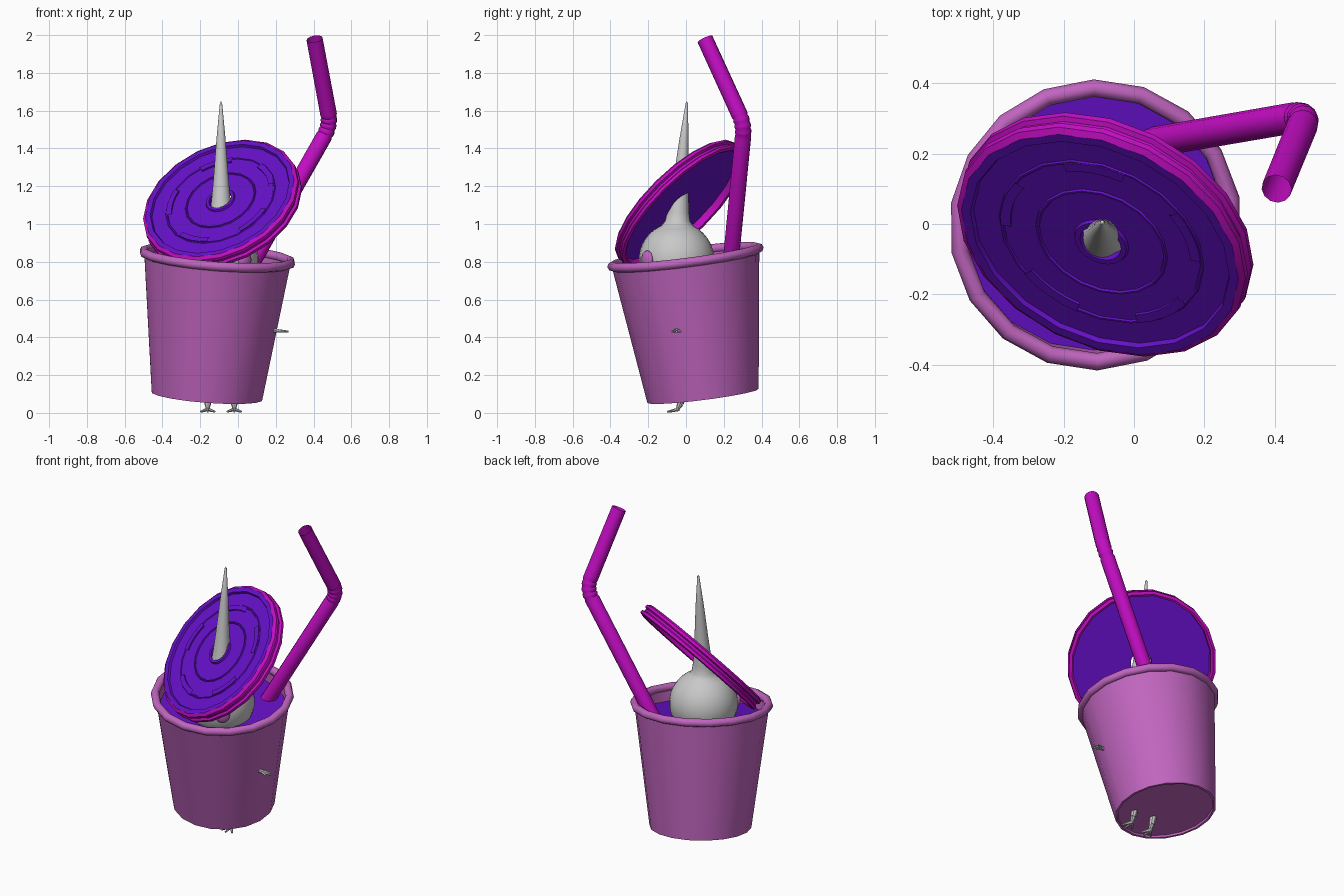
import bpy, bmesh
from math import sin, cos, pi, radians
from mathutils import Vector, Matrix

cube = bpy.data.objects.get("Cube")
if cube:
    bpy.data.objects.remove(cube, do_unlink=True)


def material(name, rgb):
    m = bpy.data.materials.new(name)
    m.use_nodes = True
    m.diffuse_color = (*rgb, 1)
    bsdf = next(n for n in m.node_tree.nodes if n.type == 'BSDF_PRINCIPLED')
    bsdf.inputs["Base Color"].default_value = (*rgb, 1)
    bsdf.inputs["Roughness"].default_value = 0.7
    return m


pink = material("soft pink", (0.53, 0.13, 0.52))
magenta = material("magenta", (0.54, 0.004, 0.54))
purple = material("deep purple", (0.13, 0.005, 0.57))
white = material("pale grey", (0.58, 0.58, 0.58))


def frame(origin, axis):
    """Matrix placing local z along the axis."""
    return Matrix.Translation(origin) @ Vector(axis).to_track_quat('Z', 'Y').to_matrix().to_4x4()


def finish(name, bm, mats, angle=35):
    bmesh.ops.remove_doubles(bm, verts=bm.verts, dist=1e-5)
    bmesh.ops.recalc_face_normals(bm, faces=bm.faces)
    mesh = bpy.data.meshes.new(name)
    bm.to_mesh(mesh)
    bm.free()
    ob = bpy.data.objects.new(name, mesh)
    bpy.context.collection.objects.link(ob)
    for m in mats:
        mesh.materials.append(m)
    bpy.ops.object.select_all(action='DESELECT')
    ob.select_set(True)
    bpy.context.view_layer.objects.active = ob
    bpy.ops.object.shade_smooth_by_angle(angle=radians(angle))
    return ob


def spin(bm, profile, matrix, sides=18, start=0.0, sweep=2 * pi, closed=False):
    """Sweep a (radius, height) profile about local z; returns faces by profile segment."""
    if closed:
        profile = profile + profile[:1]
    rings = []
    for i in range(sides + 1):
        a = start + sweep * i / sides
        rings.append([bm.verts.new(matrix @ Vector((r * cos(a), r * sin(a), h))) for r, h in profile])
    bands = []
    for k in range(len(profile) - 1):
        bands.append([bm.faces.new((p[k], q[k], q[k + 1], p[k + 1])) for p, q in zip(rings, rings[1:])])
    return bands


def lathe(name, profile, matrix, mat, sides=18, closed=False, angle=35):
    bm = bmesh.new()
    spin(bm, profile, matrix, sides, closed=closed)
    return finish(name, bm, [mat], angle)


def taper(bm, a, b, ra, rb, sides=8):
    """Tapered limb from a to b with closed ends."""
    a, b = Vector(a), Vector(b)
    spin(bm, [(0, 0), (ra, 0), (rb, (b - a).length), (0, (b - a).length)], frame(a, b - a), sides)


# Cup: leaning tapered wall with a rolled lip and a recessed base
cup_axis = Vector((0.075, -0.125, 0.99)).normalized()
cup = frame((-0.165, 0.09, 0.09), cup_axis)
HEIGHT = 0.742
lathe("cup_wall", [(0, 0.012), (0.28, 0.012), (0.283, 0), (0.297, 0), (0.394, HEIGHT),
                   (0.375, HEIGHT), (0.355, 0.5)], cup, pink)
lip = [(0.392 + 0.025 * cos(k * pi / 4), HEIGHT + 0.025 * sin(k * pi / 4)) for k in range(8)]
lathe("cup_lip", lip, cup, pink, closed=True, angle=50)
lathe("drink_surface", [(0, 0.665), (0.378, 0.665)], cup, purple)

# Lid: purple plate with a centre hole, raised rings and a magenta rim
lid = frame((-0.085, -0.035, 1.11), (-0.33, -0.66, 0.675))
face = 0.022
plate = [(0.062, face - 0.02), (0.062, face + 0.01), (0.078, face + 0.01), (0.082, face),
         (0.187, face), (0.19, face + 0.006), (0.196, face + 0.006), (0.199, face),
         (0.297, face), (0.30, face + 0.005), (0.306, face + 0.005), (0.309, face),
         (0.385, face), (0.39, face + 0.014), (0.417, face + 0.014)]
rim = [(0.434, 0.024), (0.436, 0.008), (0.424, 0.0), (0.424, -0.012), (0.437, -0.02),
       (0.437, -0.036), (0.42, -0.042), (0.408, -0.036), (0.406, face - 0.02)]
bm = bmesh.new()
bands = spin(bm, plate + rim, lid, 20, closed=True)
for k, band in enumerate(bands):
    for f in band:
        f.material_index = int(len(plate) - 1 <= k < len(bands) - 1)
finish("lid", bm, [purple, magenta], 30)

# Raised curved tabs around the lid
bm = bmesh.new()
tab = [(0.272, face - 0.004), (0.272, face + 0.009), (0.302, face + 0.009), (0.302, face - 0.004)]
for i in range(5):
    spin(bm, tab, lid, 4, start=i * 2 * pi / 5 + 0.4, sweep=radians(36))
bmesh.ops.holes_fill(bm, edges=bm.edges, sides=4)
finish("lid_tabs", bm, [purple], 30)

# Straw: open tube with a ribbed elbow
base, corner, tip = Vector((0.01, 0.225, 0.68)), Vector((0.49, 0.308, 1.525)), Vector((0.405, 0.1, 1.98))
before = corner + (base - corner).normalized() * 0.07
after = corner + (tip - corner).normalized() * 0.07
STEPS = 12
path = [(base, 1.0)]
for i in range(STEPS + 1):
    t = i / STEPS
    point = before * (1 - t) ** 2 + corner * 2 * t * (1 - t) + after * t * t
    path.append((point, 0.92 if i % 3 == 1 else 1.02))
path.append((tip, 1.0))
curve = bpy.data.curves.new("straw", 'CURVE')
curve.dimensions = '3D'
curve.bevel_depth = 0.043
curve.bevel_resolution = 4
spline = curve.splines.new('POLY')
spline.points.add(len(path) - 1)
for p, (co, radius) in zip(spline.points, path):
    p.co = (*co, 1)
    p.radius = radius
curve.materials.append(magenta)
straw = bpy.data.objects.new("straw", curve)
bpy.context.collection.objects.link(straw)
bpy.ops.object.select_all(action='DESELECT')
straw.select_set(True)
bpy.context.view_layer.objects.active = straw
bpy.ops.object.convert(target='MESH')
bpy.ops.object.shade_smooth_by_angle(angle=radians(40))

# Creature: round head and hidden body, with a tall horn leaning back
CX, CY, HEAD_Z, HEAD_R = -0.09, -0.05, 0.81, 0.2
profile = [(0, 0.2), (0.1, 0.24), (0.15, 0.4), (0.15, 0.62)]
for deg in range(-35, 66, 10):
    a = radians(deg)
    profile.append((HEAD_R * cos(a), HEAD_Z + HEAD_R * sin(a)))
profile += [(0.067, 1.015), (0.058, 1.06), (0.05, 1.13), (0.04, 1.24), (0.024, 1.45), (0.006, 1.64), (0, 1.65)]
bm = bmesh.new()
spin(bm, profile, Matrix.Translation((CX, CY, 0)), 24)
for v in bm.verts:
    v.co.y += 0.055 * max(0, (v.co.z - 0.95) / 0.7)
finish("head_and_horn", bm, [white], 50)

# Cheeks, feet and hands on both sides
for side, label in ((1, "left"), (-1, "right")):
    out = Vector((side * 0.125, -0.155, 0))
    bm = bmesh.new()
    bmesh.ops.create_uvsphere(bm, u_segments=16, v_segments=8, radius=0.05)
    place = frame(Vector((CX, CY, HEAD_Z)) + out, out) @ Matrix.Diagonal((0.85, 1, 0.45, 1))
    bmesh.ops.transform(bm, matrix=place, verts=bm.verts)
    finish(label + "_cheek", bm, [pink], 60)

    x = CX + side * 0.07
    bm = bmesh.new()
    taper(bm, (x, -0.015, 0.1), (x, -0.03, 0.05), 0.022, 0.018)
    taper(bm, (x, -0.03, 0.05), (x, -0.045, 0.018), 0.018, 0.009)
    for spread in (-1, 0, 1):
        taper(bm, (x, -0.04, 0.019), (x + spread * 0.037, -0.1 + abs(spread) * 0.015, 0.006), 0.011, 0.005, 6)
    finish(label + "_foot", bm, [white])

    bm = bmesh.new()
    hand = Vector((CX + side * 0.295, CY, 0.435))
    taper(bm, (CX + side * 0.14, CY, 0.46), hand, 0.02, 0.011)
    for spread in (-1, 0, 1):
        end = hand + Vector((side * (0.062 - abs(spread) * 0.015), spread * 0.024, -0.004))
        taper(bm, hand, end, 0.011, 0.005, 6)
    finish(label + "_hand", bm, [white])
